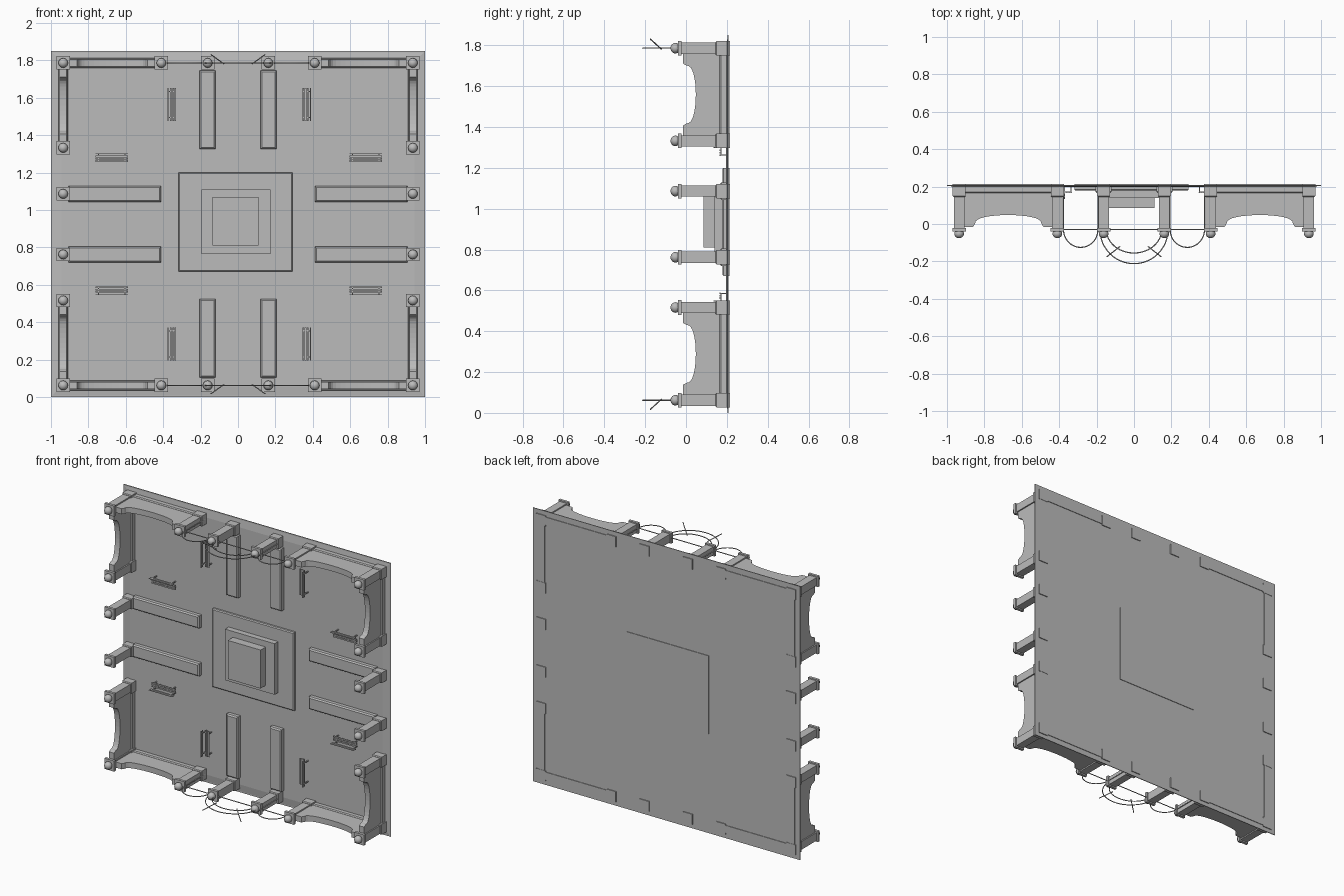
import bpy, bmesh, math
from mathutils import Vector

if "Cube" in bpy.data.objects:
    bpy.data.objects.remove(bpy.data.objects["Cube"], do_unlink=True)

stone = bpy.data.materials.new("grey_stone")
stone.use_nodes = True
colour = (0.5, 0.5, 0.5, 1)
stone.diffuse_color = colour
stone.node_tree.nodes["Principled BSDF"].inputs["Base Color"].default_value = colour

MID = 0.924      # height of the centre of the panel
BACK = 0.213     # rear of parts that pass through the panel
SIGNS = (-1, 1)


def finish(name, bm, smooth=False):
    bmesh.ops.recalc_face_normals(bm, faces=bm.faces)
    mesh = bpy.data.meshes.new(name)
    bm.to_mesh(mesh)
    bm.free()
    mesh.materials.append(stone)
    ob = bpy.data.objects.new(name, mesh)
    bpy.context.collection.objects.link(ob)
    if smooth:
        for p in mesh.polygons:
            p.use_smooth = True
    return ob


def add_block(bm, x, z, w, h, front, back, inset=0.0):
    """Box from back to front in y, its front rim drawn in by inset."""
    rings = []
    for y, cut in ((back, 0), (front + min(inset, 0.008), 0), (front, inset)):
        a, b = w / 2 - cut, h / 2 - cut
        rings.append([bm.verts.new((x + i * a, y, z + j * b))
                      for i, j in ((-1, -1), (1, -1), (1, 1), (-1, 1))])
    if not inset:
        for v in rings.pop(1):
            bm.verts.remove(v)
    for r, s in zip(rings, rings[1:]):
        for k in range(4):
            n = (k + 1) % 4
            bm.faces.new((r[k], r[n], s[n], s[k]))
    bm.faces.new(rings[0])
    bm.faces.new(rings[-1])


def block(name, *args, **kw):
    bm = bmesh.new()
    add_block(bm, *args, **kw)
    return finish(name, bm)


def lathe(bm, x, z, profile, sides=12):
    """Turned shape around the y axis; profile holds (radius, y)."""
    rings = [[bm.verts.new((x + r * math.cos(t), y, z + r * math.sin(t)))
              for t in [math.tau * k / sides for k in range(sides)]]
             for r, y in profile]
    for r, s in zip(rings, rings[1:]):
        for k in range(sides):
            n = (k + 1) % sides
            bm.faces.new((r[k], r[n], s[n], s[k]))
    bm.faces.new(rings[0])
    bm.faces.new(rings[-1])


# Ground panel with a sloping border
bm = bmesh.new()
add_block(bm, 0, 0.925, 2, 1.85, 0.204, 0.209)
add_block(bm, 0, 0.925, 1.998, 1.848, 0.197, 0.206, inset=0.055)
finish("ground_panel", bm)

# Stepped platform in the centre
block("platform_base", -0.013, 0.935, 0.61, 0.53, 0.178, BACK, inset=0.006)
block("platform_step", -0.01, 0.937, 0.37, 0.345, 0.14, 0.2)
block("platform_block", -0.013, 0.94, 0.245, 0.26, 0.085, 0.2)


# Posts with pedestal, shaft, cap and ball
def post(x, z):
    bm = bmesh.new()
    add_block(bm, x, z, 0.07, 0.07, 0.145, BACK + 0.002, inset=0.005)
    add_block(bm, x, z, 0.055, 0.055, -0.025, 0.2)
    add_block(bm, x, z, 0.072, 0.072, -0.04, -0.022)
    finish("post", bm)
    bm = bmesh.new()
    ball = [(0.02, -0.038), (0.016, -0.046)]
    for k in range(2, 9):
        t = math.pi * k / 8.5
        ball.append((0.026 * math.sin(t), -0.052 + 0.024 * math.cos(t)))
    lathe(bm, x, z, ball)
    finish("post_ball", bm, True)


POST_X, POST_Z, NEAR = 0.935, 0.862, 0.162
WALL_X, WALL_Z = 0.41, 0.408
for sx in SIGNS:
    for sz in SIGNS:
        for px, pz in ((POST_X, POST_Z), (WALL_X, POST_Z), (NEAR, POST_Z),
                       (POST_X, WALL_Z), (POST_X, NEAR)):
            post(sx * px, MID + sz * pz)


# Corner walls with a scooped rim
def wall(start, end):
    a, b = Vector(start), Vector(end)
    along = (b - a).normalized()
    side = Vector((along.y, -along.x))
    length = (b - a).length
    scoop0, scoop1 = 0.085, length - 0.085
    outline = [(0, BACK - 0.002), (0, -0.015), (scoop0 - 0.01, -0.015)]
    for k in range(17):
        t = math.pi * k / 16
        s = (scoop0 + scoop1) / 2 - math.cos(t) * (scoop1 - scoop0) / 2
        outline.append((s, 0.002 + 0.046 * math.sin(t) ** 0.8))
    outline += [(scoop1 + 0.01, -0.015), (length, -0.015), (length, BACK - 0.002)]
    bm = bmesh.new()
    rows = []
    for off in (-0.019, 0.019):
        row = []
        for s, y in outline:
            p = a + along * s + side * off
            row.append(bm.verts.new((p.x, y, p.y)))
        rows.append(row)
        bm.faces.new(row)
    n = len(outline)
    for k in range(n):
        m = (k + 1) % n
        bm.faces.new((rows[0][k], rows[0][m], rows[1][m], rows[1][k]))
    finish("corner_wall", bm)
    c = (a + b) / 2
    block("wall_plinth", c.x, c.y, abs(b.x - a.x) + 0.052, abs(b.y - a.y) + 0.052,
          0.165, BACK, inset=0.006)


for sx in SIGNS:
    for sz in SIGNS:
        corner = (sx * POST_X, MID + sz * POST_Z)
        wall(corner, (sx * WALL_X, MID + sz * POST_Z))
        wall(corner, (sx * POST_X, MID + sz * WALL_Z))

# Low kerbs leading to the centre
for sx in SIGNS:
    for sz in SIGNS:
        block("upright_kerb", sx * 0.163, MID + sz * 0.611, 0.085, 0.42,
              0.165, 0.208, inset=0.008)
        block("cross_kerb", sx * 0.658, MID + sz * 0.162, 0.495, 0.085,
              0.165, 0.208, inset=0.008)


# Slatted benches, with the backrest on the outward side
def bench(x, z, lengthwise, out):
    bm = bmesh.new()

    def part(off, shift, wide, long, front, back):
        if lengthwise:
            add_block(bm, x + out * off, z + shift, wide, long, front, back)
        else:
            add_block(bm, x + shift, z + out * off, long, wide, front, back)

    for off in (-0.018, -0.006, 0.006):
        part(off, 0, 0.009, 0.175, 0.165, 0.169)
    for front in (0.135, 0.15):
        part(0.021, 0, 0.004, 0.175, front, front + 0.01)
    for shift in (-0.07, 0.07):
        part(0, shift, 0.038, 0.006, 0.169, 0.174)
        part(-0.017, shift, 0.006, 0.006, 0.17, 0.2)
        part(0.02, shift, 0.006, 0.006, 0.135, 0.2)
    finish("bench", bm)


for sx in SIGNS:
    for sz in SIGNS:
        bench(sx * 0.36 + 0.007, MID + sz * 0.64, True, sx)
        bench(sx * 0.679 + 0.004, MID + sz * 0.356, False, sz)


# Wire arches between the entrance posts
def wire(name, points, radius=0.003):
    curve = bpy.data.curves.new(name, "CURVE")
    curve.dimensions = "3D"
    curve.bevel_depth = radius
    curve.bevel_resolution = 1
    curve.use_fill_caps = True
    line = curve.splines.new("POLY")
    line.points.add(len(points) - 1)
    for p, co in zip(line.points, points):
        p.co = (*co, 1)
    curve.materials.append(stone)
    ob = bpy.data.objects.new(name, curve)
    bpy.context.collection.objects.link(ob)


def arch(x, z, a, b):
    return [(x - a * math.cos(t), -0.03 - b * math.sin(t), z)
            for t in [math.pi * k / 24 for k in range(25)]]


for sz in SIGNS:
    z = MID + sz * POST_Z
    wire("tie_wire", [(-0.41, -0.03, z), (0.41, -0.03, z)])
    wire("outer_arch", arch(0, z, 0.182, 0.182))
    wire("inner_arch", arch(0, z, 0.148, 0.125))
    for sx in SIGNS:
        side = arch(sx * 0.285, z, 0.092, 0.095)
        foot = [(sx * 0.285 - 0.092, 0.19, z)]
        end = [(sx * 0.285 + 0.092, 0.19, z)]
        wire("side_arch", foot + side + end)
        wire("arch_strut", [(sx * 0.145, -0.175, z + sz * 0.045),
                            (sx * 0.075, -0.12, z - sz * 0.005)])
